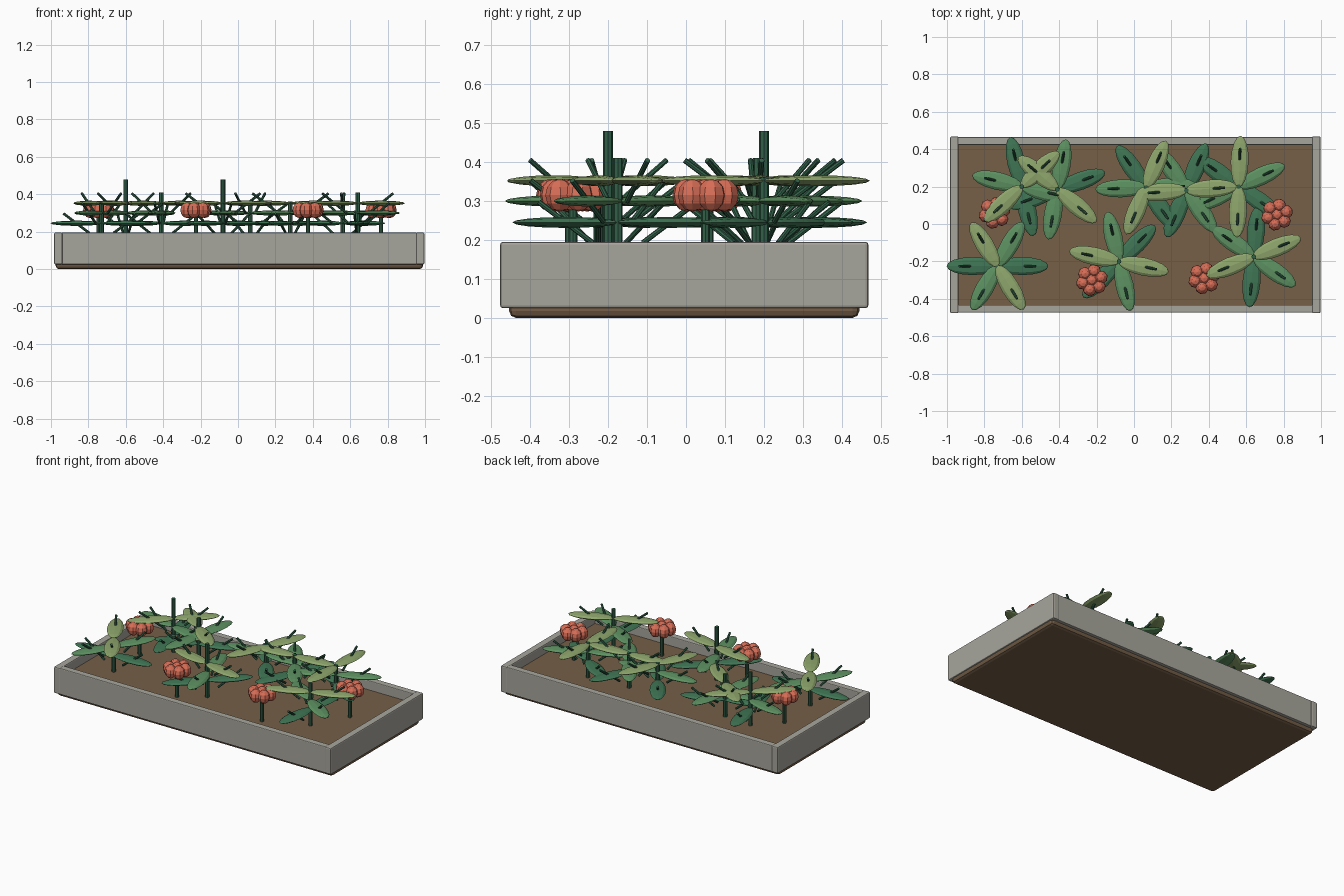
import bpy, bmesh, math
from mathutils import Matrix, Vector

cube = bpy.data.objects.get("Cube")
if cube:
    bpy.data.objects.remove(cube, do_unlink=True)


def material(name, rgb):
    m = bpy.data.materials.new(name)
    m.use_nodes = True
    m.diffuse_color = (*rgb, 1)
    bsdf = next(n for n in m.node_tree.nodes if n.type == 'BSDF_PRINCIPLED')
    bsdf.inputs["Base Color"].default_value = (*rgb, 1)
    bsdf.inputs["Roughness"].default_value = 0.8
    return m


stone = material("stone grey", (0.39, 0.38, 0.335))
earth = material("soil brown", (0.18, 0.115, 0.066))
stalk = material("stalk green", (0.032, 0.12, 0.066))
dark = material("dark leaf green", (0.05, 0.18, 0.09))
mid = material("mid leaf green", (0.11, 0.285, 0.12))
light = material("light leaf green", (0.27, 0.38, 0.15))
coral = material("coral", (0.68, 0.155, 0.095))


def mesh_of(name, bm, mat):
    me = bpy.data.meshes.new(name)
    bm.to_mesh(me)
    bm.free()
    me.materials.append(mat)
    return me


def place(name, mesh, matrix=Matrix()):
    ob = bpy.data.objects.new(name, mesh)
    bpy.context.collection.objects.link(ob)
    ob.matrix_world = matrix
    return ob


def box(name, lo, hi, mat, bevel):
    lo, hi = Vector(lo), Vector(hi)
    bm = bmesh.new()
    bmesh.ops.create_cube(bm, size=1)
    bmesh.ops.transform(bm, verts=bm.verts, matrix=Matrix.Translation((lo + hi) / 2)
                        @ Matrix.Diagonal((*(hi - lo), 1)))
    ob = place(name, mesh_of(name, bm, mat))
    mod = ob.modifiers.new("rounded edges", 'BEVEL')
    mod.width, mod.segments = bevel, 2
    return ob


def rod(name, radius, length, mat):
    bm = bmesh.new()
    bmesh.ops.create_cone(bm, cap_ends=True, segments=8, radius1=radius,
                          radius2=radius, depth=length)
    return mesh_of(name, bm, mat)


def ball(name, size, segments, rings, mat, turn=Matrix()):
    bm = bmesh.new()
    bmesh.ops.create_uvsphere(bm, u_segments=segments, v_segments=rings, radius=1,
                              matrix=Matrix.Diagonal((*size, 1)) @ turn)
    return mesh_of(name, bm, mat)


def upright(name, x, y, bottom, top, radius):
    place(name, rod(name, radius, top - bottom, stalk),
          Matrix.Translation((x, y, (bottom + top) / 2)))


# Planter: soil block and four boards
SOIL = 0.135
X0, X1, Y0, Y1 = -0.983, 0.997, -0.477, 0.468
box("soil", (X0 + 0.008, Y0 + 0.023, 0), (X1 - 0.008, Y1 - 0.023, SOIL), earth, 0.018)
box("right_board", (X0, Y0, 0.025), (X0 + 0.045, Y1, 0.195), stone, 0.007)
box("left_board", (X1 - 0.045, Y0, 0.025), (X1, Y1, 0.195), stone, 0.007)
box("front_board", (X0 + 0.04, Y0 + 0.003, 0.025), (X1 - 0.04, Y0 + 0.045, 0.195), stone, 0.005)
box("back_board", (X0 + 0.04, Y1 - 0.045, 0.025), (X1 - 0.04, Y1 - 0.003, 0.195), stone, 0.005)

# Leaves have their pointed ends along x
along_x = Matrix.Rotation(math.pi / 2, 4, 'Y')
leaves = {n: ball(n + "_leaf", (0.138, 0.048, 0.014), 8, 8, m, along_x)
          for n, m in (("dark", dark), ("mid", mid), ("light", light))}
rib = rod("leaf_rib", 0.007, 0.175, stalk)
tier_height = {"dark": 0.245, "mid": 0.3, "light": 0.352}

# Plants: x, y, stem top, then the angles of the dark, mid and light leaf pairs
plants = [
    (-0.60, 0.20, 0.48, 103, 167, 43),
    (-0.41, 0.185, 0.41, 20, 80, 140),
    (0.065, 0.195, 0.36, 125, 182, 67),
    (0.28, 0.18, 0.36, 67, 125, 4),
    (0.56, 0.20, 0.36, 145, 25, 88),
    (-0.73, -0.225, 0.355, 0, 60, 121),
    (-0.08, -0.20, 0.48, 45, 103, 168),
    (0.64, -0.175, 0.41, 85, 145, 22),
]
for x, y, top, *angles in plants:
    upright("plant_stem", x, y, SOIL - 0.01, top, 0.0125)
    for tone, angle in zip(tier_height, angles):
        for side in (0, 180):
            spot = (Matrix.Translation((x, y, tier_height[tone]))
                    @ Matrix.Rotation(math.radians(angle + side), 4, 'Z')
                    @ Matrix.Translation((0.134, 0, 0)))
            place(tone + "_leaf", leaves[tone], spot)
            place("leaf_rib", rib, spot @ Matrix.Rotation(math.radians(53), 4, 'Y'))

# Flowers: a ring of lobes round a middle lobe, on a stem
lobe = ball("flower_lobe", (0.037, 0.037, 0.042), 8, 6, coral)
for x, y in ((-0.745, 0.06), (-0.225, -0.30), (0.375, -0.29), (0.765, 0.05)):
    upright("flower_stem", x, y, SOIL - 0.01, 0.3, 0.011)
    centre = Matrix.Translation((x, y, 0.315))
    place("flower_middle", lobe, centre)
    for i in range(6):
        place("flower_lobe", lobe, centre @ Matrix.Rotation(i * math.pi / 3 + 0.3, 4, 'Z')
              @ Matrix.Translation((0.05, 0, 0)))
